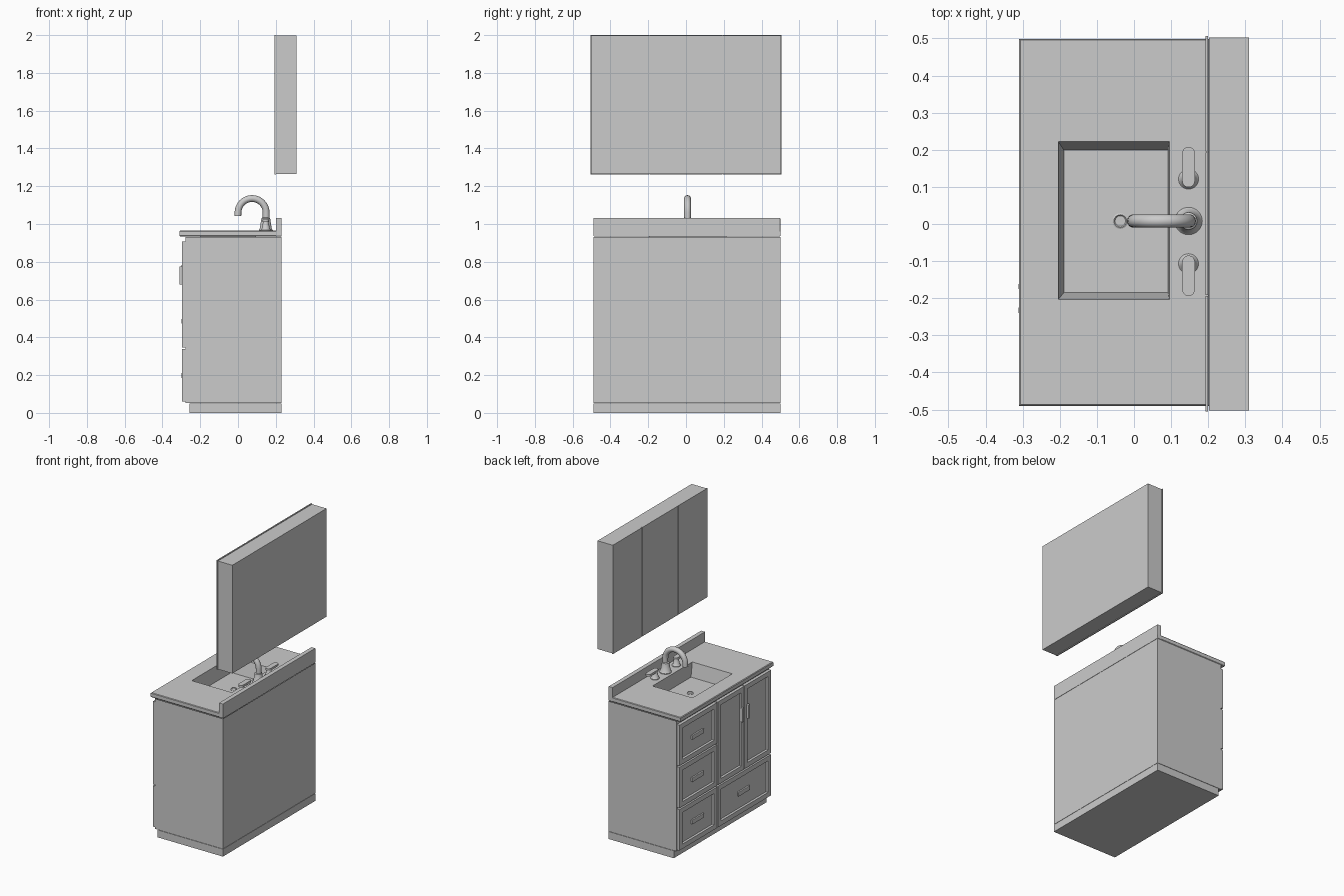
import bpy, bmesh, math
from mathutils import Vector, Matrix

if "Cube" in bpy.data.objects:
    bpy.data.objects.remove(bpy.data.objects["Cube"])

Y0, Y1 = -0.49, 0.499           # vanity side planes
BACK, FACE = 0.23, -0.297       # vanity back and panel face


def finish(bm, name, bevel=0.0, smooth=False):
    bmesh.ops.recalc_face_normals(bm, faces=bm.faces)
    me = bpy.data.meshes.new(name)
    bm.to_mesh(me)
    bm.free()
    ob = bpy.data.objects.new(name, me)
    bpy.context.collection.objects.link(ob)
    if bevel:
        m = ob.modifiers.new("bevel", 'BEVEL')
        m.width, m.segments = bevel, 2
    if smooth:
        bpy.context.view_layer.objects.active = ob
        ob.select_set(True)
        bpy.ops.object.shade_smooth_by_angle(angle=math.radians(40))
        ob.select_set(False)
    return ob


def box_bm(lo, hi):
    lo, hi = Vector(lo), Vector(hi)
    bm = bmesh.new()
    bmesh.ops.create_cube(bm, size=1, matrix=Matrix.Translation((lo + hi) / 2) @ Matrix.Diagonal((*(hi - lo), 1)))
    bm.normal_update()
    return bm


def box(name, lo, hi, bevel=0.0):
    return finish(box_bm(lo, hi), name, bevel)


def loft(name, rings, cap_start=True, smooth=False):
    """Skin a list of equal-length closed rings."""
    bm = bmesh.new()
    vs = [[bm.verts.new(p) for p in r] for r in rings]
    n = len(rings[0])
    for a, b in zip(vs, vs[1:]):
        for i in range(n):
            bm.faces.new((a[i], a[(i + 1) % n], b[(i + 1) % n], b[i]))
    if cap_start:
        bm.faces.new(vs[0][::-1])
    bm.faces.new(vs[-1])
    return finish(bm, name, 0, smooth)


def rect(x0, x1, y0, y1, z):
    return [(x0, y0, z), (x1, y0, z), (x1, y1, z), (x0, y1, z)]


def turned(name, x, y, profile, n=32):
    """Lathe a (radius, z) profile about a vertical axis."""
    loft(name, [[(x + r * math.cos(2 * math.pi * i / n), y + r * math.sin(2 * math.pi * i / n), z)
                 for i in range(n)] for r, z in profile], smooth=True)


def panel(name, y0, y1, z0, z1, frame=0.045):
    """Front with a raised frame and a recessed centre."""
    bm = box_bm((FACE, y0, z0), (-0.277, y1, z1))
    f = [f for f in bm.faces if f.normal.x < -0.9]
    bmesh.ops.inset_region(bm, faces=f, thickness=frame, depth=0)
    bmesh.ops.inset_region(bm, faces=f, thickness=0.008, depth=-0.010)
    finish(bm, name)


def drawer(name, y0, y1, z0, z1):
    panel(name, y0, y1, z0, z1)
    cy, cz = (y0 + y1) / 2, (z0 + z1) / 2
    box(name + "_handle", (FACE - 0.001, cy - 0.062, cz - 0.015), (-0.286, cy + 0.062, cz + 0.015), 0.003)


# Cabinet carcass, open at the top to receive the basin
bm = box_bm((-0.277, Y0, 0.052), (BACK, Y1, 0.932))
bmesh.ops.delete(bm, geom=[f for f in bm.faces if f.normal.z > 0.9], context='FACES_ONLY')
finish(bm, "cabinet_body")
box("toe_kick", (-0.258, Y0, 0), (BACK, Y1, 0.05))

# Drawer column, doors and wide bottom drawer
for i, (z0, z1) in enumerate([(0.06, 0.337), (0.347, 0.623), (0.633, 0.908)]):
    drawer(f"drawer_{i + 1}", 0.092, Y1 - 0.005, z0, z1)
drawer("wide_drawer", Y0 + 0.005, 0.084, 0.06, 0.337)
mid = (Y0 + 0.005 + 0.084) / 2
panel("door_left", mid + 0.003, 0.084, 0.347, 0.908)
panel("door_right", Y0 + 0.005, mid - 0.003, 0.347, 0.908)
for side, s in (("left", 1), ("right", -1)):
    y = mid + s * 0.032
    box(f"door_handle_{side}", (-0.311, y - 0.009, 0.68), (FACE + 0.002, y + 0.009, 0.775), 0.003)

# Countertop with sunken rectangular basin
hole = (-0.204, 0.095, -0.203, 0.222)
loft("countertop_basin", [
    rect(*hole, 0.934),
    rect(-0.307, BACK, Y0 + 0.003, Y1 - 0.003, 0.934),
    rect(-0.310, BACK, Y0, Y1, 0.938),
    rect(-0.310, BACK, Y0, Y1, 0.961),
    rect(-0.306, BACK, Y0 + 0.003, Y1 - 0.003, 0.965),
    rect(*hole, 0.965),
    rect(-0.189, 0.092, -0.185, 0.199, 0.870)], cap_start=False)
box("backsplash", (0.2, Y0, 0.935), (BACK, Y1, 1.032), 0.002)
turned("drain", -0.037, 0.008, [(0.021, 0.868), (0.021, 0.872), (0.017, 0.874), (0.014, 0.871)])

# Faucet base and curved spout
turned("faucet_base", 0.147, 0.008, [(0.037, 0.964), (0.037, 0.969), (0.032, 0.974), (0.023, 1.03), (0.018, 1.034)])
cu = bpy.data.curves.new("faucet_spout", 'CURVE')
cu.dimensions = '3D'
cu.bevel_depth, cu.bevel_resolution, cu.use_fill_caps = 0.018, 5, True
path = [(0.149, 1.0), (0.149, 1.06)]
path += [(0.0745 + 0.0745 * math.cos(t), 1.06 + 0.075 * math.sin(t))
         for t in [math.pi * k / 16 for k in range(1, 17)]] + [(-0.001, 1.042)]
sp = cu.splines.new('POLY')
sp.points.add(len(path) - 1)
for p, (x, z) in zip(sp.points, path):
    p.co = (x, 0.008, z, 1)
sp.use_smooth = True
bpy.context.collection.objects.link(bpy.data.objects.new("faucet_spout", cu))

# Tap handles with outward levers
for side, s, y in (("left", 1, 0.121), ("right", -1, -0.107)):
    turned(f"tap_base_{side}", 0.147, y, [(0.027, 0.964), (0.027, 0.969), (0.022, 0.974), (0.014, 1.012)])
    a, b, r = y - s * 0.005, y + s * 0.07, 0.017
    outline = [(0.147 + r * math.cos(t), b + s * r * math.sin(t)) for t in [math.pi * k / 10 for k in range(11)]]
    outline += [(0.147 - r * math.cos(t), a - s * r * math.sin(t)) for t in [math.pi * k / 10 for k in range(11)]]
    loft(f"tap_lever_{side}", [[(x, yy, z) for x, yy in outline] for z in (1.01, 1.024)], smooth=True)

# Mirrored wall cabinet with three doors
box("wall_cabinet", (0.202, -0.503, 1.265), (0.31, 0.503, 1.997))
for i, (y0, y1) in enumerate([(-0.505, -0.194), (-0.191, 0.193), (0.196, 0.506)]):
    box(f"mirror_door_{i + 1}", (0.192, y0, 1.263), (0.2, y1, 2.0))
